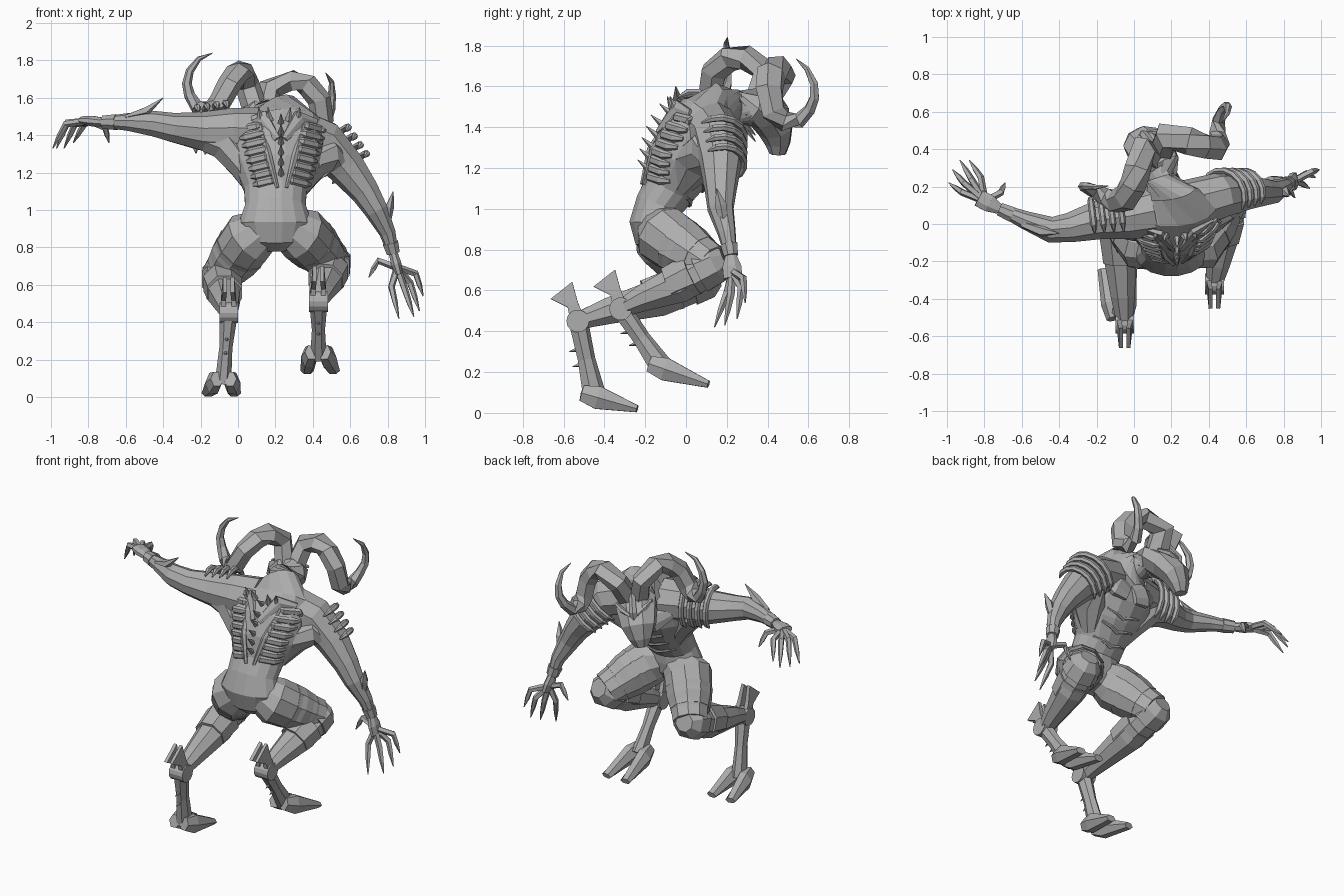
import bpy
import bmesh
import math
from mathutils import Vector
from mathutils.bvhtree import BVHTree

cube = bpy.data.objects.get("Cube")
if cube:
    bpy.data.objects.remove(cube, do_unlink=True)

grey = bpy.data.materials.new("clay_grey")
grey.use_nodes = True
colour = (0.42, 0.42, 0.42, 1)
grey.diffuse_color = colour
grey.node_tree.nodes["Principled BSDF"].inputs["Base Color"].default_value = colour

X_AXIS, Y_AXIS, Z_AXIS = Vector((1, 0, 0)), Vector((0, 1, 0)), Vector((0, 0, 1))


def tube(name, points, radii, sides=8, ref=Y_AXIS):
    """Loft elliptical rings along a path; each radius is a number or a pair."""
    points = [Vector(p) for p in points]
    last = len(points) - 1
    bm = bmesh.new()
    rings = []
    for i, point in enumerate(points):
        tangent = (points[min(i + 1, last)] - points[max(i - 1, 0)]).normalized()
        across = tangent.cross(ref).normalized()
        normal = across.cross(tangent)
        size = radii[i]
        a, b = size if isinstance(size, tuple) else (size, size)
        ring = []
        for k in range(sides):
            angle = math.tau * (k + 0.5) / sides
            ring.append(bm.verts.new(point + across * a * math.cos(angle) + normal * b * math.sin(angle)))
        rings.append(ring)
    for low, high in zip(rings, rings[1:]):
        for k in range(sides):
            n = (k + 1) % sides
            bm.faces.new((low[k], low[n], high[n], high[k]))
    bm.faces.new(rings[0])
    bm.faces.new(rings[-1])
    bmesh.ops.recalc_face_normals(bm, faces=bm.faces)
    mesh = bpy.data.meshes.new(name)
    bm.to_mesh(mesh)
    bm.free()
    mesh.materials.append(grey)
    obj = bpy.data.objects.new(name, mesh)
    bpy.context.collection.objects.link(obj)
    return obj


def spike(name, base, tip, radius, sides=5, ref=X_AXIS):
    return tube(name, [base, tip], [radius, 0.002], sides, ref)


# Torso, from pelvis up to the hunched neck
torso = tube("torso",
             [(0.2, -0.13, 0.79), (0.2, -0.14, 0.84), (0.2, -0.15, 0.93), (0.2, -0.13, 1.02),
              (0.2, -0.08, 1.1), (0.21, -0.02, 1.22), (0.2, 0.04, 1.34), (0.2, 0.1, 1.44),
              (0.18, 0.17, 1.49), (0.15, 0.25, 1.5), (0.13, 0.33, 1.48)],
             [(0.09, 0.06), (0.16, 0.11), (0.2, 0.13), (0.165, 0.12), (0.17, 0.13), (0.23, 0.17),
              (0.26, 0.18), (0.25, 0.15), (0.17, 0.1), 0.085, 0.08], 16)
surface = BVHTree.FromPolygons([v.co for v in torso.data.vertices],
                               [tuple(p.vertices) for p in torso.data.polygons])


def on_torso(x, z, facing, lift):
    """Point on the torso skin; facing is -1 for the back and 1 for the chest."""
    hit = surface.ray_cast(Vector((x, 2 * facing, z)), Vector((0, -facing, 0)))[0]
    return (hit or Vector((x, 0, z))) + Y_AXIS * facing * lift


# Side muscles joining the waist to the arms
tube("raised_side_muscle", [(0.1, -0.03, 1.1), (0.03, 0, 1.23), (-0.07, 0.03, 1.36), (-0.24, 0.02, 1.42)],
     [0.05, (0.08, 0.1), (0.1, 0.11), 0.08], 8)
tube("lowered_side_muscle", [(0.32, -0.03, 1.1), (0.39, 0.04, 1.22), (0.47, 0.12, 1.3), (0.56, 0.16, 1.24)],
     [0.05, (0.08, 0.11), (0.1, 0.12), 0.08], 8)

# Two converging columns of rib plates on the back
for side in (-1, 1):
    for row in range(8):
        t = row / 7
        middle = 0.235 + side * (0.09 + 0.08 * t)
        bar = [on_torso(middle + offset, 1.15 + 0.29 * t - side * offset * 0.25, -1, lift)
               for offset, lift in ((-0.06, -0.005), (-0.035, 0.006), (0.035, 0.006), (0.06, -0.005))]
        tube("back_rib", bar, [0.012, (0.016, 0.024), (0.016, 0.024), 0.012], 6, Z_AXIS)
    # Rim along the inner edge of the ribs and shoulder blade ridge
    rim = [on_torso(0.235 + side * (0.025 + 0.09 * t), 1.12 + 0.34 * t, -1, 0.004) for t in (0, 0.5, 1)]
    tube("rib_rim", rim, [0.01, 0.018, 0.01], 5, X_AXIS)
    blade = [on_torso(0.23 + side * out, height, -1, 0.005)
             for out, height in ((0.02, 1.38), (0.1, 1.49), (0.19, 1.47))]
    tube("shoulder_blade", blade, [(0.02, 0.01), (0.05, 0.025), (0.02, 0.01)], 6)
    for out in (0.05, 0.1):
        base = on_torso(0.22 + side * out, 1.48, -1, 0)
        spike("blade_spike", base, base + Vector((side * 0.01, -0.03, 0.07)), 0.022)

# Spine thorns
for row in range(6):
    base = on_torso(0.23, 1.19 + row * 0.055, -1, -0.01)
    spike("spine_thorn", base, base + Vector((0, -0.06, 0.05)), 0.02)

# Breast plates and belly bands
for side in (-1, 1):
    plate = [on_torso(0.2 + side * out, height, 1, 0.005) for out, height in ((0.02, 1.3), (0.1, 1.33), (0.2, 1.38))]
    tube("breast_plate", plate, [(0.06, 0.02), (0.085, 0.035), (0.04, 0.02)], 8)
for row in range(3):
    height = 1.02 + row * 0.07
    band = [on_torso(0.2 + out, height + abs(out) * 0.3, 1, 0) for out in (-0.12, -0.06, 0, 0.06, 0.12)]
    tube("belly_band", band, [0.008, 0.012, 0.014, 0.012, 0.008], 6, Z_AXIS)

# Head: a tapering muzzle turned to one side
side_dir = Vector((0.86, 0.48, -0.15)).normalized()
face_dir = Vector((-0.49, 0.87, 0))
up_dir = side_dir.cross(face_dir)
head_centre = Vector((0.12, 0.38, 1.55))


def head_point(u, v, w):
    return head_centre + side_dir * u + up_dir * v + face_dir * w


tube("head", [(0.17, 0.24, 1.51), (0.14, 0.31, 1.51), (0.09, 0.39, 1.47), (0.04, 0.44, 1.39),
              (0.02, 0.45, 1.32), (0.01, 0.45, 1.27)],
     [0.07, (0.115, 0.085), (0.13, 0.095), (0.11, 0.085), (0.075, 0.06), (0.045, 0.04)], 8, face_dir)
tube("nose_ridge", [head_point(0, 0.03, 0.05), head_point(0, -0.06, 0.12), head_point(0, -0.21, 0.125)],
     [0.02, 0.024, 0.018], 5, side_dir)

# Curled horns, mirrored about the tilted head
horn_path = ((0.03, -0.03, -0.01), (0.07, 0.11, 0.05), (0.16, 0.17, -0.03), (0.22, 0.15, -0.09),
             (0.28, 0.08, -0.13), (0.32, -0.03, -0.12), (0.35, -0.07, -0.07), (0.39, -0.06, -0.01),
             (0.425, 0, 0.025), (0.445, 0.06, 0.035), (0.44, 0.13, 0.03), (0.41, 0.2, 0), (0.35, 0.24, -0.03))
horn_size = [(0.065, 0.075), (0.062, 0.08), (0.06, 0.075), (0.06, 0.075), (0.06, 0.075), (0.06, 0.065),
             0.05, 0.038, 0.03, 0.026, 0.022, 0.014, 0.002]
for side in (-1, 1):
    tube("horn", [head_point(side * u, v, w) for u, v, w in horn_path], horn_size, 6, face_dir)
    tube("brow", [head_point(side * u, v, w) for u, v, w in ((0.02, -0.08, 0.12), (0.07, -0.05, 0.09), (0.11, -0.03, 0.03))],
         [0.014, 0.018, 0.01], 5, face_dir)


def arm(name, path, radii, palm_end, fingers, elbow):
    """Arm tube, hooped shoulder, elbow blade and a clawed hand."""
    tube(name + "_arm", path, radii, 9)
    path = [Vector(p) for p in path]
    wrist, palm_end = path[-1], Vector(palm_end)
    tube(name + "_cuff", [path[-2].lerp(wrist, 0.5), wrist], [0.045, 0.038], 8)
    tube(name + "_palm", [wrist, wrist.lerp(palm_end, 0.5), palm_end], [(0.025, 0.03), (0.03, 0.05), (0.022, 0.05)], 8)
    for joint, tip in fingers:
        joint, tip = Vector(joint), Vector(tip)
        root = wrist.lerp(palm_end, 0.7).lerp(joint, 0.15)
        tube(name + "_finger", [root, joint, joint.lerp(tip, 0.5), tip], [0.02, 0.019, 0.015, 0.003], 5, Vector((0.3, 0.8, 0.5)))
    tube(name + "_elbow_blade", elbow, [(0.01, 0.02), (0.025, 0.03), 0.002], 5)
    # Raised hoops over the top and chest side of the upper arm
    axis = (path[2] - path[1]).normalized()
    front = (Y_AXIS - axis * axis.y).normalized()
    top = axis.cross(front)
    if top.z < 0:
        top = -top
    for step in range(4):
        centre = path[1].lerp(path[2], 0.15 + 0.32 * step)
        size = 0.135 - 0.007 * step
        hoop = []
        for k in range(9):
            angle = math.radians(-60 + 185 * k / 8)
            hoop.append(centre + (front * math.cos(angle) + top * math.sin(angle) * 1.15) * size)
        tube(name + "_shoulder_hoop", hoop, [0.005] + [0.018] * 7 + [0.005], 6, axis)


arm("raised",
    [(0.1, 0.07, 1.41), (-0.04, 0.04, 1.42), (-0.2, 0.02, 1.42), (-0.35, -0.02, 1.44),
     (-0.45, -0.03, 1.46), (-0.58, 0.02, 1.47), (-0.72, 0.08, 1.47)],
    [0.14, 0.125, 0.105, 0.08, 0.07, 0.05, 0.03], (-0.83, 0.14, 1.48),
    [((-0.92, 0.17, 1.46), (-0.99, 0.22, 1.33)), ((-0.91, 0.22, 1.47), (-0.97, 0.29, 1.33)),
     ((-0.87, 0.24, 1.46), (-0.93, 0.34, 1.33)), ((-0.82, 0.25, 1.46), (-0.88, 0.34, 1.36)),
     ((-0.71, 0.17, 1.44), (-0.69, 0.22, 1.36))],
    [(-0.6, 0, 1.5), (-0.49, -0.04, 1.53), (-0.4, -0.05, 1.6)])
arm("lowered",
    [(0.3, 0.1, 1.41), (0.46, 0.15, 1.36), (0.58, 0.17, 1.23), (0.68, 0.17, 1.1),
     (0.74, 0.17, 1.0), (0.8, 0.2, 0.88), (0.83, 0.22, 0.77)],
    [0.14, 0.125, 0.105, 0.08, 0.065, 0.045, 0.03], (0.86, 0.23, 0.66),
    [((0.82, 0.2, 0.59), (0.86, 0.14, 0.42)), ((0.89, 0.22, 0.58), (0.94, 0.19, 0.43)),
     ((0.92, 0.27, 0.61), (0.97, 0.25, 0.46)), ((0.95, 0.28, 0.66), (0.99, 0.29, 0.54)),
     ((0.75, 0.24, 0.73), (0.7, 0.24, 0.64))],
    [(0.8, 0.19, 0.9), (0.81, 0.17, 1.02), (0.83, 0.15, 1.1)])


def leg(name, root, hip, knee, hock, ankle, toe):
    """Backward-bent leg with plated thigh, hock disc, fins and a split hoof."""
    root, hip, knee, hock, ankle, toe = (Vector(p) for p in (root, hip, knee, hock, ankle, toe))
    tube(name + "_thigh", [root, hip, hip.lerp(knee, 0.5), knee], [0.1, 0.15, 0.14, 0.1], 10, X_AXIS)
    for start in (0.3, 0.55, 0.8):
        tube(name + "_thigh_plate", [hip.lerp(knee, start), hip.lerp(knee, start + 0.2)],
             [0.165 - 0.06 * start, 0.15 - 0.05 * start], 10, X_AXIS)
    cap = (knee - hock).normalized()
    tube(name + "_knee_cap", [knee - cap * 0.06, knee + cap * 0.03, knee + cap * 0.08], [0.115, 0.105, 0.06], 8, X_AXIS)
    calf = knee.lerp(hock, 0.35) - Z_AXIS * 0.015
    tube(name + "_shin", [knee, calf, knee.lerp(hock, 0.75), hock], [0.1, 0.1, 0.07, 0.045], 8, X_AXIS)
    tube(name + "_shin_plate", [knee.lerp(hock, 0.2), knee.lerp(hock, 0.45)], [0.112, 0.1], 8, X_AXIS)
    tube(name + "_hock_disc", [hock - X_AXIS * 0.05, hock + X_AXIS * 0.05], [0.056, 0.056], 14)
    tube(name + "_foot_bone", [hock, hock.lerp(ankle, 0.5), ankle], [0.05, (0.045, 0.036), (0.06, 0.045)], 7, X_AXIS)
    for t in (0.35, 0.55):
        base = hock.lerp(ankle, t)
        spike(name + "_foot_spur", base, base + Vector((0, -0.07, -0.02)), 0.022)
    forward = (toe - ankle).normalized()
    for side in (-1, 1):
        out = X_AXIS * side
        fin = [hock + out * 0.03, hock + out * 0.027 + Vector((0, -0.025, 0.08)), hock + out * 0.02 + Vector((0, -0.08, 0.15))]
        tube(name + "_hock_fin", fin, [(0.05, 0.02), (0.04, 0.018), (0.095, 0.015)], 4, X_AXIS)
        hoof = [ankle - forward * 0.06 + out * 0.035, ankle + forward * 0.02 + out * 0.05, toe + out * 0.07]
        tube(name + "_hoof", hoof, [(0.045, 0.035), (0.065, 0.045), (0.02, 0.035)], 6, X_AXIS)


leg("rear", (0.18, -0.15, 0.92), (0.06, -0.11, 0.85), (-0.09, 0.08, 0.65), (-0.05, -0.53, 0.45), (-0.08, -0.45, 0.08), (-0.09, -0.24, 0.02))
leg("fore", (0.22, -0.15, 0.93), (0.34, -0.11, 0.87), (0.5, 0.12, 0.72), (0.43, -0.32, 0.51), (0.43, -0.12, 0.22), (0.44, 0.11, 0.14))
